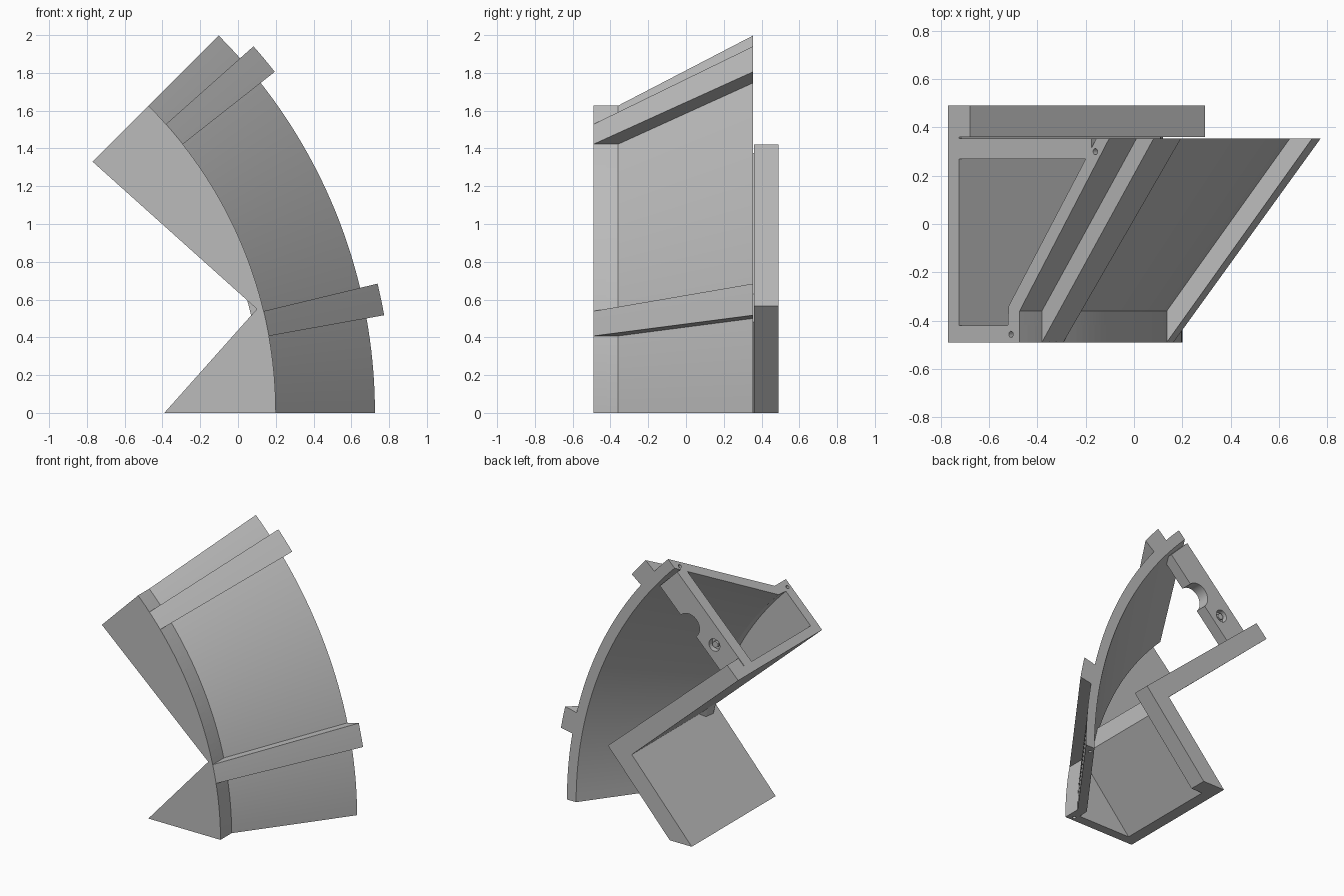
import bpy, bmesh, math
from mathutils import Vector

if "Cube" in bpy.data.objects:
    bpy.data.objects.remove(bpy.data.objects["Cube"], do_unlink=True)

CX = -2.10                 # axis of the arc, parallel to y at z = 0
END = math.radians(45)
STEPS = 40
FRONT, BACK = -0.49, 0.355

grey = bpy.data.materials.new("plain_grey")
grey.use_nodes = True
COLOUR = (0.5, 0.5, 0.5, 1)
grey.diffuse_color = COLOUR
grey.node_tree.nodes["Principled BSDF"].inputs["Base Color"].default_value = COLOUR


def polar(r, a, y=0.0):
    return Vector((CX + r * math.cos(a), y, r * math.sin(a)))


def finish(name, bm, smooth=False):
    bmesh.ops.recalc_face_normals(bm, faces=bm.faces)
    mesh = bpy.data.meshes.new(name)
    bm.to_mesh(mesh)
    bm.free()
    mesh.materials.append(grey)
    ob = bpy.data.objects.new(name, mesh)
    bpy.context.collection.objects.link(ob)
    if smooth:
        bpy.ops.object.select_all(action="DESELECT")
        ob.select_set(True)
        bpy.context.view_layer.objects.active = ob
        bpy.ops.object.shade_smooth_by_angle(angle=math.radians(25))
    return ob


def sweep(name, profile, a0, a1, steps):
    """Turn an (r, y) profile about the arc axis."""
    bm = bmesh.new()
    rings = []
    for i in range(steps + 1):
        a = a0 + (a1 - a0) * i / steps
        rings.append([bm.verts.new(polar(r, a, y)) for r, y in profile])
    n = len(profile)
    for p, q in zip(rings, rings[1:]):
        for j in range(n):
            k = (j + 1) % n
            bm.faces.new((p[j], p[k], q[k], q[j]))
    bm.faces.new(rings[0])
    bm.faces.new(rings[-1])
    return finish(name, bm, True)


def prism(name, outline, y0, y1, smooth=False):
    """Extrude an (x, z) outline along y."""
    bm = bmesh.new()
    face = bm.faces.new([bm.verts.new((x, y0, z)) for x, z in outline])
    out = bmesh.ops.extrude_face_region(bm, geom=[face])
    moved = [v for v in out["geom"] if isinstance(v, bmesh.types.BMVert)]
    bmesh.ops.translate(bm, vec=(0, y1 - y0, 0), verts=moved)
    return finish(name, bm, smooth)


def rod(name, centre, axis, radius, depth, sides=20):
    bm = bmesh.new()
    bmesh.ops.create_cone(bm, cap_ends=True, segments=sides, radius1=radius,
                          radius2=radius, depth=depth)
    turn = Vector((0, 0, 1)).rotation_difference(axis).to_matrix()
    bmesh.ops.rotate(bm, matrix=turn, verts=bm.verts)
    bmesh.ops.translate(bm, vec=centre, verts=bm.verts)
    return finish(name, bm)


def cut(target, cutter):
    mod = target.modifiers.new("hole", "BOOLEAN")
    mod.operation = "DIFFERENCE"
    mod.solver = "EXACT"
    mod.object = cutter
    cutter.hide_render = True
    cutter.hide_viewport = True
    cutter.display_type = "WIRE"


# Sloped, curved outer skin
skin = sweep("curved_skin", [(2.23, -0.42), (2.30, -0.42), (2.30, -0.36),
             (2.825, BACK), (2.75, BACK), (2.235, -0.34)], 0, END, STEPS)

# Two raised ribs across the skin
for name, low, high in (("lower_rib", 10.2, 13.55), ("upper_rib", 38.2, 41.65)):
    sweep(name, [(2.29, FRONT), (2.30, FRONT), (2.92, BACK), (2.81, BACK),
                 (2.285, -0.36)], math.radians(low), math.radians(high), 4)

# Front wall, notched on the inner side
arc = [polar(2.30, END * i / STEPS) for i in range(STEPS + 1)]
wall = prism("front_wall", [(p.x, p.z) for p in arc]
             + [(-0.77, 1.33), (0.10, 0.55), (-0.39, 0)], FRONT, -0.42)

# Thin angled inner plate and the thicker lip along its back
prism("inner_plate", [(-0.77, 1.33), (-0.725, 1.375), (0.11, 0.63),
      (0.12, 0.48), (-0.304, 0), (-0.39, 0), (0.10, 0.55)], -0.42, 0.36)
prism("back_lip", [(-0.77, 1.33), (-0.68, 1.42), (0.295, 0.565),
      (-0.21, 0), (-0.39, 0), (0.10, 0.55)], 0.36, 0.49)

# Back bar at the upper end, with a half-round notch in its lower edge
radial = Vector((1, 0, 1)).normalized()
along = Vector((1, 0, -1)).normalized()


def on_bar(r, t, y=0.0):
    return Vector((CX, y, 0)) + radial * r + along * t


bar_points = [on_bar(1.91, 0.2), on_bar(1.91, 0), on_bar(2.72, 0), on_bar(2.72, 0.2)]
for i in range(17):
    a = math.pi * i / 16
    bar_points.append(on_bar(2.39 + 0.09 * math.cos(a), 0.2 - 0.09 * math.sin(a)))
bar = prism("back_bar", [(p.x, p.z) for p in bar_points], 0.27, BACK, True)

# Fastener recess in the back bar, with a small hexagonal post
y_axis = Vector((0, 1, 0))
cut(bar, rod("recess_cutter", on_bar(2.18, 0.11, BACK), y_axis, 0.045, 0.08))
rod("fastener_post", on_bar(2.18, 0.11, BACK - 0.03), y_axis, 0.024, 0.04, 6)

# Small pin holes in both end faces
for end, angle, axis in (("upper", END, along), ("lower", 0, Vector((0, 0, 1)))):
    cut(skin, rod(end + "_back_pin_cutter", polar(2.743, angle, 0.30), axis, 0.013, 0.12, 12))
    cut(wall, rod(end + "_front_pin_cutter", polar(2.249, angle, -0.457), axis, 0.013, 0.12, 12))
